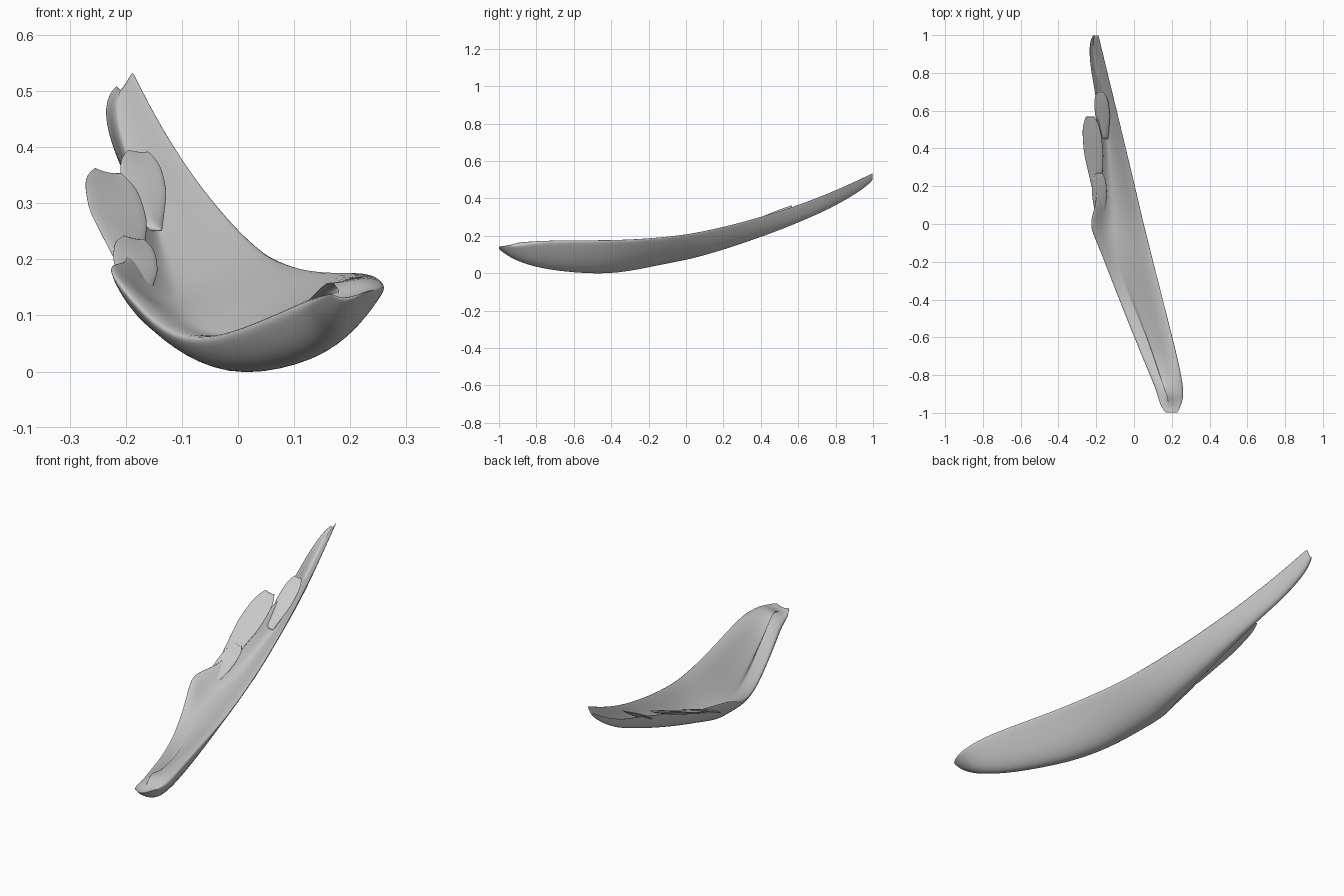
import bpy, math
from mathutils import Vector

if "Cube" in bpy.data.objects:
    bpy.data.objects.remove(bpy.data.objects["Cube"])

N = 12  # steps across the blade


def section(y, R, M, L, h):
    """Closed cross-section: a curve from right rim via keel to left rim, thickened upward."""
    def curve(t):
        x, z = (a*(2*t - 1)*(t - 1) + b*4*t*(1 - t) + c*t*(2*t - 1) for a, b, c in zip(R, M, L))
        return Vector((x, y, z))

    low = [curve(i / N) for i in range(N + 1)]
    up = []
    for i in range(N - 1, 0, -1):
        d = curve(i / N + .01) - curve(i / N - .01)
        n = Vector((d.z, 0, -d.x)).normalized() + Vector((0, 0, .6))
        up.append(low[i] + n.normalized() * h * math.sin(math.pi * i / N) ** .6)
    return low + up


def loft(name, rings):
    k = len(rings[0])
    faces = [(a*k + i, a*k + (i + 1) % k, (a + 1)*k + (i + 1) % k, (a + 1)*k + i)
             for a in range(len(rings) - 1) for i in range(k)]
    faces = [f[::-1] for f in faces]
    # End caps bridge the lower and upper curves
    for o, step in ((0, 1), ((len(rings) - 1)*k, -1)):
        caps = [(o, o + 1, o + k - 1), (o + N - 1, o + N, o + N + 1)]
        caps += [(o + i, o + i + 1, o + k - i - 1, o + k - i) for i in range(1, N - 1)]
        faces += [c[::step] for c in caps]
    me = bpy.data.meshes.new(name)
    me.from_pydata([p for r in rings for p in r], [], faces)
    ob = bpy.data.objects.new(name, me)
    bpy.context.collection.objects.link(ob)
    me.shade_smooth()
    sub = ob.modifiers.new("smooth", 'SUBSURF')
    sub.levels = sub.render_levels = 2


# Main blade: straight leading rim that sweeps up, ragged trailing rim
def blade_section(y, keel, lx, lz):
    s = max(0, (-.88 - y) / .12)           # scooped root cut
    rx = min(.272, .064 - .25*y) - .04*s*s
    rz = .185 + .187*max(0, y + .4)**1.9
    h = .01 + .042*(1 - y)**1.2
    if y < -.8:
        rz, h = .158 - .014*s, .112*(1 - s)**1.3 + .006
    return section(y, (rx, rz), (lx + .43*(rx - lx), keel - .007), (lx, lz), h)


# y, keel height, trailing rim x and z
trailing = [
    (-1, .135, .165, .14), (-.97, .112, .143, .135), (-.93, .087, .125, .128),
    (-.88, .064, .112, .125),
    (-.75, .026, .056, .105), (-.45, .004, -.066, .052), (-.25, .034, -.144, .073),
    (-.1, .06, -.203, .14), (0, .076, -.25, .205), (.1, .103, -.205, .198),
    (.25, .148, -.2, .225), (.5, .235, -.197, .315), (.68, .312, -.203, .368),
    (.8, .368, -.23, .412), (.95, .458, -.243, .48), (1, .508, -.218, .513),
]
loft("wing_blade", [blade_section(*t) for t in trailing])


# Blunt feathers layered along the trailing rim
def feather(name, base, tip, half, tilt):
    a, b = Vector(base), Vector(tip)
    rings = []
    for i in range(9):
        s = i / 8
        p = a.lerp(b, s)
        w = half * min(1, .5 + s) * math.sqrt(1 - .8*s**8)
        dz = tilt * w
        rings.append(section(p.y, (p.x + w, p.z - dz), (p.x, p.z - .25*w),
                             (p.x - w, p.z + dz), .018*(1 - .8*s**6)))
    loft(name, rings)


feather("inner_feather", (-.18, .02, .13), (-.185, .27, .24), .042, .2)
feather("middle_feather", (-.195, .18, .195), (-.232, .57, .36), .055, .2)
feather("outer_covert", (-.155, .45, .25), (-.178, .7, .395), .042, .1)
